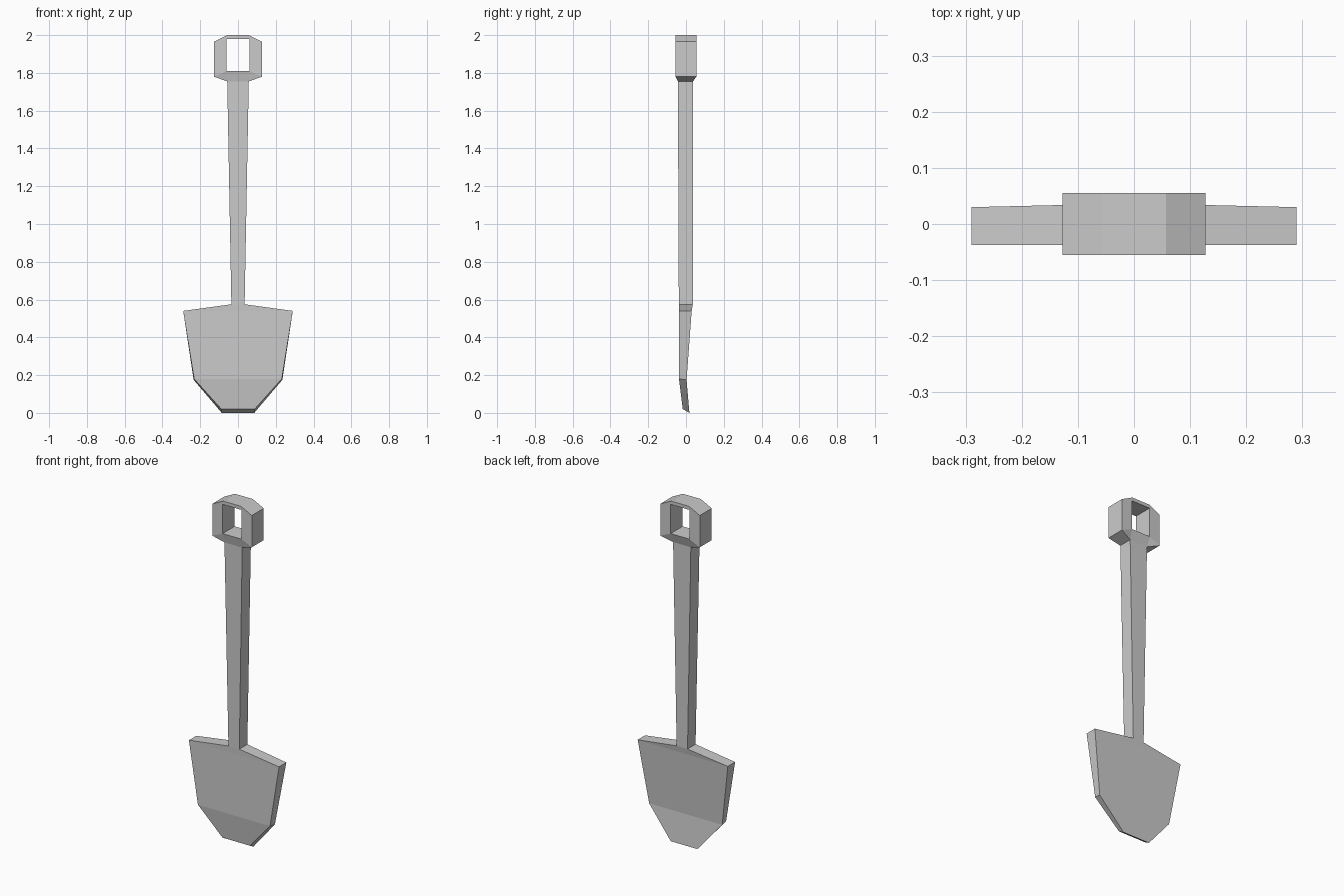
import bpy, bmesh

if "Cube" in bpy.data.objects:
    bpy.data.objects.remove(bpy.data.objects["Cube"])


def finish(name, bm):
    bmesh.ops.remove_doubles(bm, verts=bm.verts, dist=1e-5)
    bmesh.ops.recalc_face_normals(bm, faces=bm.faces)
    mesh = bpy.data.meshes.new(name)
    bm.to_mesh(mesh)
    bm.free()
    obj = bpy.data.objects.new(name, mesh)
    bpy.context.collection.objects.link(obj)
    return obj


def loft(name, sections, cap_start=False):
    """Join four-cornered sections; each is (half width, y, z) for front and back."""
    bm = bmesh.new()
    rings = []
    for (wf, yf, zf), (wb, yb, zb) in sections:
        corners = [(-wf, yf, zf), (wf, yf, zf), (wb, yb, zb), (-wb, yb, zb)]
        rings.append([bm.verts.new(c) for c in corners])
    for a, b in zip(rings, rings[1:]):
        for i in range(4):
            j = (i + 1) % 4
            bm.faces.new((a[i], a[j], b[j], b[i]))
    if cap_start:
        bm.faces.new(rings[0])
    return finish(name, bm)


# Blade: wedge-shaped plate with a bent tip, open where the shaft joins
NECK = ((0.035, -0.038, 0.575), (0.035, 0.036, 0.575))
SHAFT_TOP = ((0.057, -0.043, 1.755), (0.057, 0.037, 1.755))
loft("blade", [
    ((0.088, -0.017, 0.02), (0.086, 0.018, 0.0)),
    ((0.232, -0.037, 0.18), (0.235, 0.003, 0.175)),
    ((0.29, -0.037, 0.54), (0.29, 0.03, 0.54)),
    NECK,
], cap_start=True)

# Shaft: widens toward the grip
loft("shaft", [NECK, SHAFT_TOP])

# Grip: eight-sided ring around a rectangular hole, lower edge narrowing to the shaft
D = (-0.055, 0.055)
S = (-0.043, 0.037)
half = [  # outer x, z, hole x, z, outer depth
    (0.057, 2.0, 0.06, 1.98, D),
    (0.127, 1.965, 0.06, 1.98, D),
    (0.127, 1.78, 0.06, 1.81, D),
    (0.057, 1.755, 0.06, 1.81, S),
]
loop = half + [(-ox, oz, -ix, iz, d) for ox, oz, ix, iz, d in reversed(half)]
bm = bmesh.new()
rings = []
for ox, oz, ix, iz, d in loop:
    pts = [(ox, d[0], oz), (ox, d[1], oz), (ix, D[1], iz), (ix, D[0], iz)]
    rings.append([bm.verts.new(p) for p in pts])
for k, a in enumerate(rings):
    b = rings[(k + 1) % len(rings)]
    for i in range(4):
        if k == 3 and i == 0:
            continue  # open where the shaft enters
        if i == 2 and loop[k][2:4] == loop[(k + 1) % 8][2:4]:
            continue  # no hole wall at a shared hole corner
        j = (i + 1) % 4
        bm.faces.new((a[i], a[j], b[j], b[i]))
finish("grip", bm)
